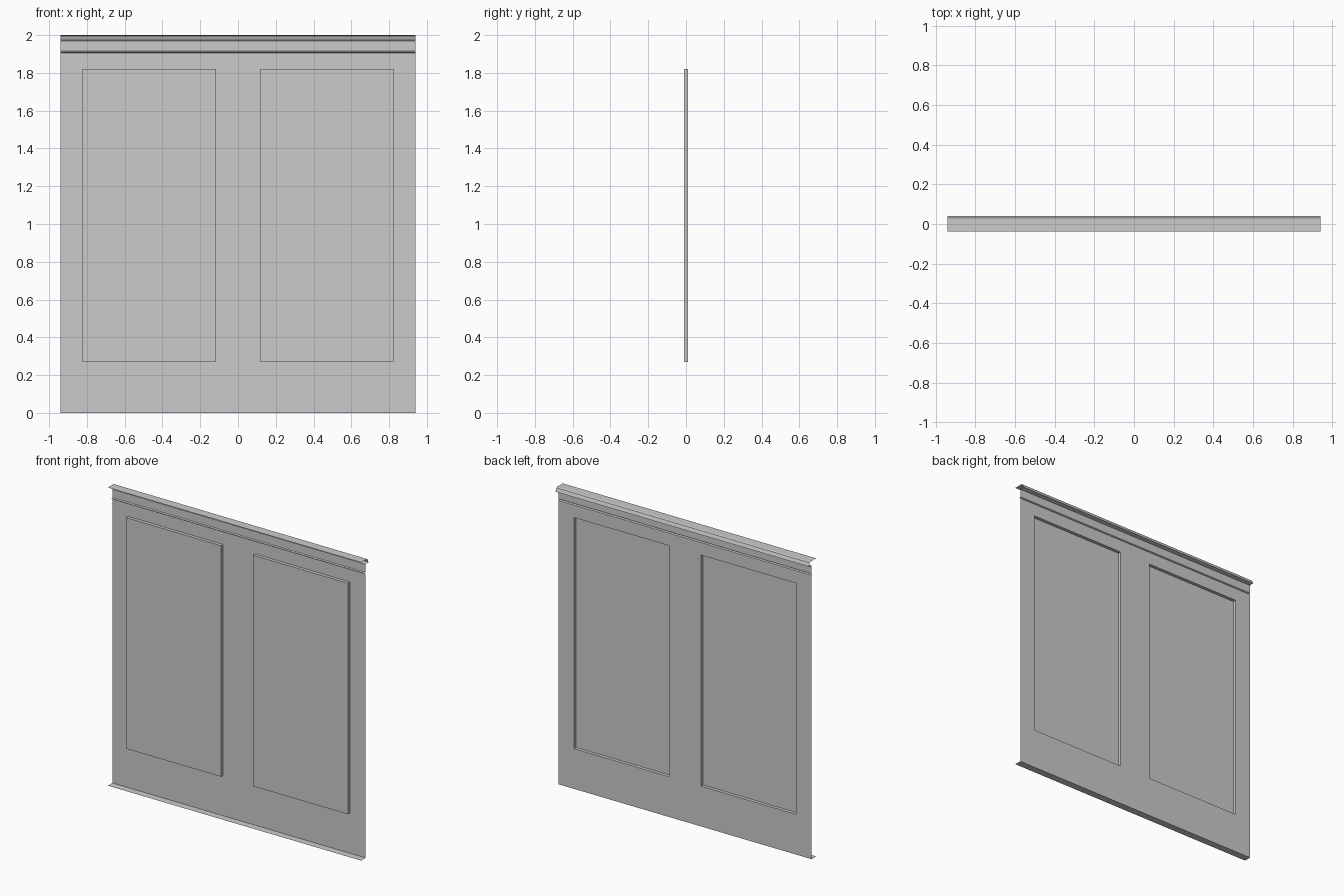
import bpy

if "Cube" in bpy.data.objects:
    bpy.data.objects.remove(bpy.data.objects["Cube"])

W = 0.94          # half width
SHEET_Y = 0.011   # plane of the sheet
FRONT_Y = -0.011  # plane of the embossed fields


def make_object(name, verts, faces):
    mesh = bpy.data.meshes.new(name)
    mesh.from_pydata(verts, [], faces)
    mesh.update()
    obj = bpy.data.objects.new(name, mesh)
    bpy.context.collection.objects.link(obj)
    return obj


def folded_strip(name, profile):
    """Sweep an open (y, z) profile across the full width."""
    verts = [(x, y, z) for y, z in profile for x in (-W, W)]
    faces = [(2 * i, 2 * i + 1, 2 * i + 3, 2 * i + 2) for i in range(len(profile) - 1)]
    return make_object(name, verts, faces)


# flat sheet with two openings
xs = [-W, -0.823, -0.118, 0.118, 0.823, W]
zs = [0, 0.27, 1.82, 1.905]
n = len(xs)
verts = [(x, SHEET_Y, z) for z in zs for x in xs]
faces = [(j * n + i, j * n + i + 1, (j + 1) * n + i + 1, (j + 1) * n + i)
         for j in range(len(zs) - 1) for i in range(n - 1)
         if not (j == 1 and i in (1, 3))]
make_object("main_sheet", verts, faces)

# embossed fields: proud at the front, hollow at the back
for side, x0, x1 in (("left", xs[1], xs[2]), ("right", xs[3], xs[4])):
    ring = [(x0, zs[1]), (x1, zs[1]), (x1, zs[2]), (x0, zs[2])]
    verts = [(x, y, z) for y in (FRONT_Y, SHEET_Y) for x, z in ring]
    faces = [(0, 1, 2, 3)] + [(i, i + 4, (i + 1) % 4 + 4, (i + 1) % 4) for i in range(4)]
    make_object(side + "_embossed_field", verts, faces)

# bottom flange turned to the front
folded_strip("bottom_flange", [(-0.037, 0), (SHEET_Y, 0)])

# crease, upper band, rear lip and top flange
folded_strip("top_rail", [(SHEET_Y, 1.905), (SHEET_Y - 0.008, 1.91), (SHEET_Y, 1.915),
                          (SHEET_Y, 1.97), (0.04, 1.973), (0.031, 1.996),
                          (0.025, 2.0), (-0.037, 2.0)])
